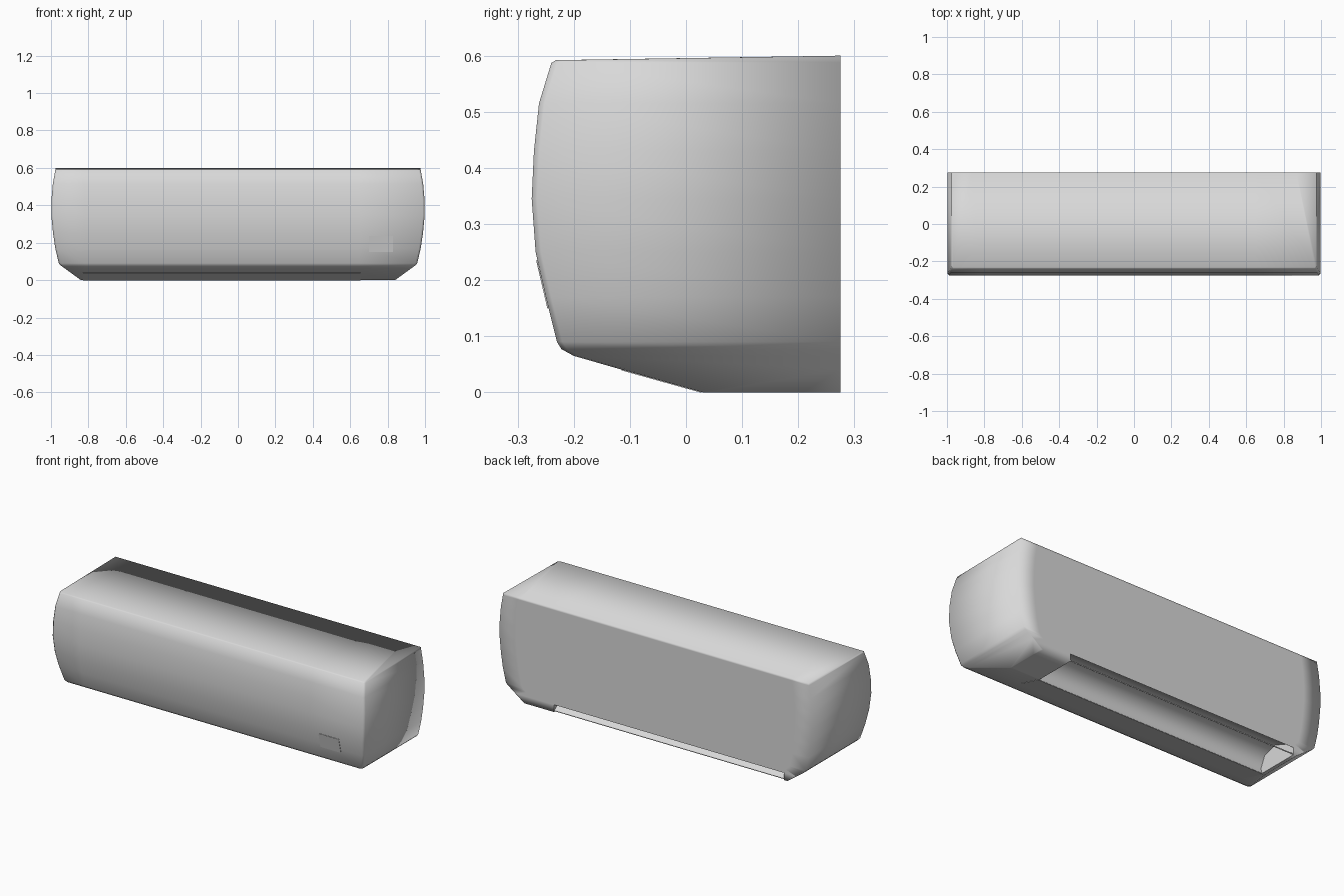
import bpy, bmesh, math

if "Cube" in bpy.data.objects:
    bpy.data.objects.remove(bpy.data.objects["Cube"])

white = bpy.data.materials.new("warm_white_plastic")
white.diffuse_color = (0.69, 0.69, 0.69, 1)
white.use_nodes = True
white.node_tree.nodes["Principled BSDF"].inputs["Base Color"].default_value = white.diffuse_color

# front outline rows: (front y, front z, back z)
ROWS = [(-.232, .592, .60), (-.240, .587, .588), (-.262, .515, .515), (-.271, .43, .43),
        (-.275, .345, .345), (-.268, .25, .25), (-.250, .17, .17), (-.230, .09, .09),
        (-.222, .077, .077), (-.200, .065, .065), (-.120, .042, .042)]
UNDER = [(.03, 0), (.035, 0), (.08, 0), (.14, 0), (.21, 0), (.275, 0)]
DUCT = [(.03, 0), (.02, .03), (.05, .095), (.13, .12), (.21, .09), (.275, .042)]
WIDTHS = [(0, .84), (.085, .957), (.17, .977), (.25, .989), (.345, .998), (.4, 1.0),
          (.515, .99), (.60, .975)]
DUCT_X = (-.82, .65)


def interp(table, t):
    for (a, va), (b, vb) in zip(table, table[1:]):
        if t <= b:
            return va + (vb - va) * (t - a) / (b - a)
    return table[-1][1]


def finish(bm, name):
    bmesh.ops.recalc_face_normals(bm, faces=bm.faces[:])
    me = bpy.data.meshes.new(name)
    bm.to_mesh(me)
    bm.free()
    me.materials.append(white)
    ob = bpy.data.objects.new(name, me)
    bpy.context.collection.objects.link(ob)
    return ob


def ring(bm, x_of_z, under, inset=0.0, back_scale=1.0):
    pts = [(y + inset, z, 1) for y, z, _ in ROWS] + [(y, z, 1) for y, z in under]
    pts += [(.275, zb, back_scale if zb > .06 else 1) for _, _, zb in reversed(ROWS)]
    return [bm.verts.new((x_of_z(z) * s, y, z)) for y, z, s in pts]


# casing: bulging shell lofted along x, with the outlet duct sunk in its underside
bm = bmesh.new()
rings = [
    ring(bm, lambda z: -interp(WIDTHS, z), UNDER, .010),
    ring(bm, lambda z: -interp(WIDTHS, z) + .010, UNDER, 0, .9),
    ring(bm, lambda z: DUCT_X[0], UNDER),
    ring(bm, lambda z: DUCT_X[0], DUCT),
    ring(bm, lambda z: DUCT_X[1], DUCT),
    ring(bm, lambda z: DUCT_X[1], UNDER),
    ring(bm, lambda z: interp(WIDTHS, z) - .010, UNDER, 0, .9),
    ring(bm, lambda z: interp(WIDTHS, z), UNDER, .010),
]
n, r = len(rings[0]), len(ROWS)
for k, (a, b) in enumerate(zip(rings, rings[1:])):
    for i in range(n):
        j = (i + 1) % n
        if k not in (2, 4):
            bm.faces.new((a[i], a[j], b[j], b[i]))
        elif r <= i < r + len(UNDER):      # duct end walls only exist underneath
            bm.faces.new((a[i], a[j], b[j], b[i]))
for e in (rings[0], rings[-1]):
    for i in range(r - 1):
        bm.faces.new((e[i], e[i + 1], e[n - 2 - i], e[n - 1 - i]))
    bm.faces.new(e[r - 1:n - r + 1])
bmesh.ops.remove_doubles(bm, verts=bm.verts[:], dist=1e-5)
bmesh.ops.dissolve_degenerate(bm, edges=bm.edges[:], dist=1e-5)
bmesh.ops.recalc_face_normals(bm, faces=bm.faces[:])
for f in bm.faces:
    f.smooth = True
for e in bm.edges:        # crisp duct edges, soft elsewhere
    low = all(v.co.z < .125 and abs(v.co.x) < .825 for v in e.verts)
    if low and len(e.link_faces) == 2 and e.calc_face_angle(0) > math.radians(48):
        e.smooth = False
finish(bm, "casing")


def plate(name, x0, x1, p, q, thick):
    """Thin plate spanning x0..x1 between yz points p and q."""
    dy, dz = q[0] - p[0], q[1] - p[1]
    l = math.hypot(dy, dz)
    ny, nz = -dz / l * thick, dy / l * thick
    quad = [p, q, (q[0] + ny, q[1] + nz), (p[0] + ny, p[1] + nz)]
    bm = bmesh.new()
    a = [bm.verts.new((x0, y, z)) for y, z in quad]
    b = [bm.verts.new((x1, y, z)) for y, z in quad]
    bm.faces.new(a)
    bm.faces.new(b)
    for i in range(4):
        j = (i + 1) % 4
        bm.faces.new((a[i], a[j], b[j], b[i]))
    return finish(bm, name)


# display window, low on the right of the front
plate("display_window", .70, .83, (-.2452, .15), (-.2650, .235), .002)
# closed flap on the sloping underside in front of the outlet
plate("front_flap", -.83, .655, (-.115, .0406), (.028, .0006), -.0015)
# rear guide vane across the outlet
plate("rear_vane", -.82, .65, (.228, .034), (.270, .003), .006)
